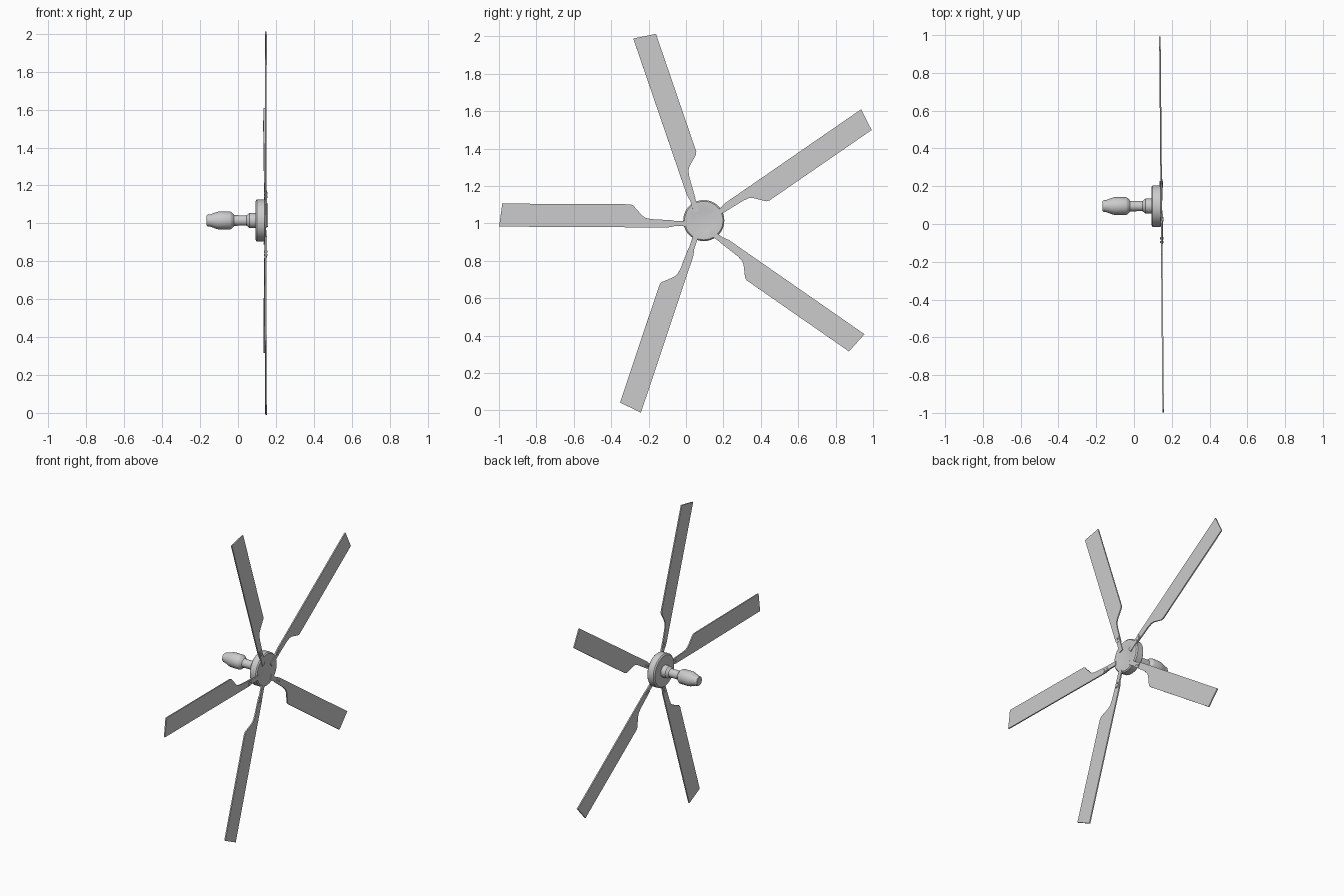
import bpy, bmesh, math
from mathutils import Matrix, Vector

if "Cube" in bpy.data.objects:
    bpy.data.objects.remove(bpy.data.objects["Cube"], do_unlink=True)

grey = bpy.data.materials.new("light_grey")
grey.use_nodes = True
grey.diffuse_color = (0.6, 0.6, 0.6, 1)
grey.node_tree.nodes["Principled BSDF"].inputs["Base Color"].default_value = (0.6, 0.6, 0.6, 1)


def finish(name, bm, angle=30):
    bmesh.ops.recalc_face_normals(bm, faces=bm.faces)
    mesh = bpy.data.meshes.new(name)
    bm.to_mesh(mesh)
    bm.free()
    ob = bpy.data.objects.new(name, mesh)
    bpy.context.collection.objects.link(ob)
    mesh.materials.append(grey)
    bpy.ops.object.select_all(action='DESELECT')
    bpy.context.view_layer.objects.active = ob
    ob.select_set(True)
    bpy.ops.object.shade_smooth_by_angle(angle=math.radians(angle))
    return ob


def lathe(name, profile, y, z, steps=40):
    """Spin (x, radius) points about an axis parallel to x."""
    bm = bmesh.new()
    verts = [bm.verts.new((x, y + r, z)) for x, r in profile]
    edges = [bm.edges.new(p) for p in zip(verts, verts[1:])]
    bmesh.ops.spin(bm, geom=verts + edges, cent=(0, y, z), axis=(1, 0, 0),
                   angle=math.tau, steps=steps)
    bmesh.ops.remove_doubles(bm, verts=bm.verts, dist=1e-5)
    return finish(name, bm)


def plate(name, outline, low, high, matrix):
    """Extrude a flat outline and place it."""
    bm = bmesh.new()
    face = bm.faces.new([bm.verts.new((u, v, low)) for u, v in outline])
    new = bmesh.ops.extrude_face_region(bm, geom=[face])["geom"]
    top = [g for g in new if isinstance(g, bmesh.types.BMVert)]
    bmesh.ops.translate(bm, verts=top, vec=(0, 0, high - low))
    bm.transform(matrix)
    return finish(name, bm)


# Hub disc and drive shaft
HUB_Y, HUB_Z = 0.095, 1.015
lathe("hub", [(0.092, 0), (0.092, 0.102), (0.099, 0.11), (0.141, 0.11),
              (0.148, 0.103), (0.148, 0.07), (0.146, 0.06), (0.146, 0)], HUB_Y, HUB_Z)
lathe("shaft", [(-0.166, 0), (-0.166, 0.026), (-0.162, 0.03), (-0.145, 0.033),
                (-0.112, 0.045), (-0.1, 0.047), (-0.042, 0.047), (-0.034, 0.043),
                (-0.02, 0.028), (0.045, 0.027), (0.06, 0.039), (0.094, 0.04),
                (0.094, 0)], HUB_Y, HUB_Z)

# Five blades with their arms and pins
AXIS = Vector((0.145, 0.077, 0.995))
lean = Matrix.Rotation(math.radians(0.5), 4, 'Z')
blades = [(179.7, 1.076), (108.9, 1.056), (34.6, 1.056), (-34.8, 1.056), (-108.5, 1.056)]
for i, (deg, length) in enumerate(blades, 1):
    c, s = math.cos(math.radians(deg)), math.sin(math.radians(deg))
    turn = Matrix(((0, 0, -1, 0), (c, s, 0, 0), (s, -c, 0, 0), (0, 0, 0, 1)))
    place = Matrix.Translation(AXIS) @ lean @ turn
    plate(f"blade_{i}", [(0.14, -0.012), (0.175, -0.018), (length, -0.018),
                         (length - 0.016, 0.105), (0.375, 0.105), (0.36, 0.099),
                         (0.312, 0.045), (0.292, 0.032), (0.26, 0.026),
                         (0.14, 0.02)], -0.004, 0.004, place)
    plate(f"arm_{i}", [(0.07, -0.011), (0.182, -0.011), (0.182, 0.018),
                       (0.07, 0.018)], -0.007, 0.002, place)
    for u in (0.152, 0.172):
        bm = bmesh.new()
        bmesh.ops.create_cone(bm, cap_ends=True, segments=12, radius1=0.006, radius2=0.006,
                              depth=0.018, matrix=place @ Matrix.Translation((u, 0.004, -0.001)))
        finish(f"pin_{i}", bm)
